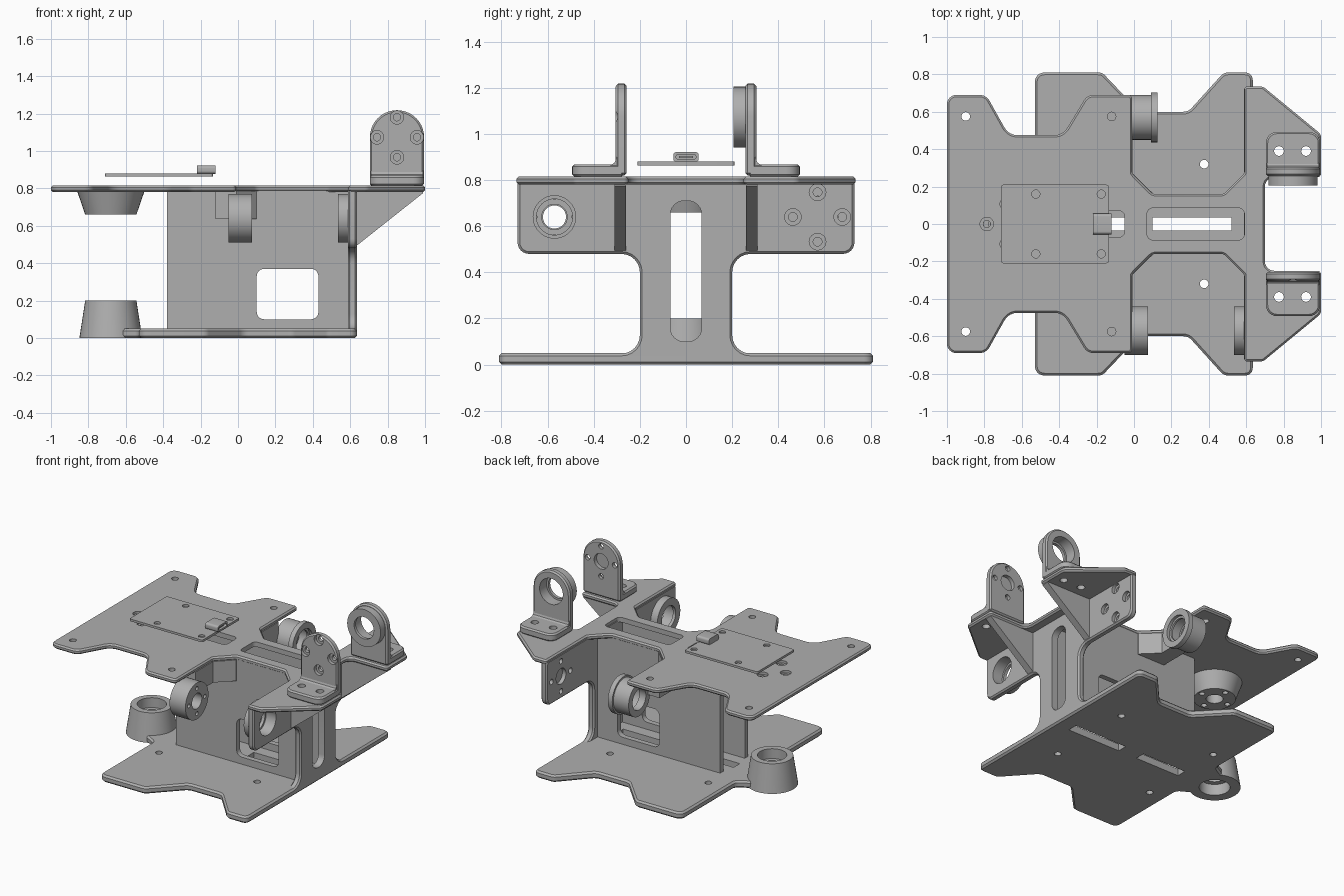
import bpy, bmesh, math
from mathutils import Vector

cube = bpy.data.objects.get("Cube")
if cube:
    bpy.data.objects.remove(cube, do_unlink=True)

grey = bpy.data.materials.new("light_grey")
grey.use_nodes = True
GREY = (0.43, 0.43, 0.43, 1)
grey.diffuse_color = GREY
grey.node_tree.nodes["Principled BSDF"].inputs["Base Color"].default_value = GREY


def place(axis, u, v, w):
    return {"x": (w, u, v), "y": (u, w, v), "z": (u, v, w)}[axis]


def rounded(points, steps=6):
    """Outline from (u, v, radius) corners, with every radius filleted."""
    out = []
    for i, (u, v, r) in enumerate(points):
        p = Vector((u, v))
        a = (Vector(points[i - 1][:2]) - p).normalized()
        b = (Vector(points[(i + 1) % len(points)][:2]) - p).normalized()
        if not r:
            out.append(p)
            continue
        half = a.angle(b) / 2
        centre = p + (a + b).normalized() * r / math.sin(half)
        tan = r / math.tan(half)
        start, end = p + a * tan - centre, p + b * tan - centre
        sweep = math.pi - 2 * half
        for k in range(steps + 1):
            t = k / steps
            w0 = math.sin((1 - t) * sweep) / math.sin(sweep)
            w1 = math.sin(t * sweep) / math.sin(sweep)
            out.append(centre + start * w0 + end * w1)
    return out


def circle(u, v, r, n=40):
    return [(u + r * math.cos(2 * math.pi * k / n), v + r * math.sin(2 * math.pi * k / n)) for k in range(n)]


def box(u0, u1, v0, v1, r=0):
    return rounded([(u0, v0, r), (u1, v0, r), (u1, v1, r), (u0, v1, r)])


def loft(name, axis, low, high, lo, hi, bevel=0):
    bm = bmesh.new()
    a = [bm.verts.new(place(axis, p[0], p[1], lo)) for p in low]
    b = [bm.verts.new(place(axis, p[0], p[1], hi)) for p in high]
    bm.faces.new(a)
    bm.faces.new(b)
    for i in range(len(a)):
        bm.faces.new((a[i - 1], a[i], b[i], b[i - 1]))
    bmesh.ops.recalc_face_normals(bm, faces=bm.faces)
    mesh = bpy.data.meshes.new(name)
    bm.to_mesh(mesh)
    bm.free()
    mesh.materials.append(grey)
    ob = bpy.data.objects.new(name, mesh)
    bpy.context.collection.objects.link(ob)
    if bevel:
        mod = ob.modifiers.new("edge", "BEVEL")
        mod.width, mod.segments, mod.angle_limit = bevel, 1, math.radians(65)
        apply(ob, mod)
    return ob


def prism(name, axis, outline, lo, hi, bevel=0):
    return loft(name, axis, outline, outline, lo, hi, bevel)


def apply(ob, mod):
    bpy.context.view_layer.objects.active = ob
    bpy.ops.object.modifier_apply(modifier=mod.name)


def cut(ob, axis, outline, lo, hi):
    tool = prism("cutter", axis, outline, lo, hi)
    mod = ob.modifiers.new("cut", "BOOLEAN")
    mod.operation, mod.solver, mod.object = "DIFFERENCE", "EXACT", tool
    apply(ob, mod)
    bpy.data.objects.remove(tool, do_unlink=True)


def screw_holes(ob, axis, u, v, face, back):
    """Four counterbored holes around (u, v), heads sunk in from face."""
    mid = face + (back - face) * 0.5
    over = (face - back) * 0.3
    for du, dv in ((1, 0), (-1, 0), (0, 1), (0, -1)):
        c = (u + du * 0.107, v + dv * 0.107)
        cut(ob, axis, circle(*c, 0.036, 24), face + over, mid)
        cut(ob, axis, circle(*c, 0.019, 24), face + over, back - over)


def mirrored(half):
    return rounded(half + [(u, -v, r) for u, v, r in reversed(half)])


# Base deck with tongue and slots
base = prism("base_deck", "z", mirrored([
    (0.635, 0.81, 0.04), (0.48, 0.81, 0.05), (0.29, 0.6, 0.06), (0.03, 0.6, 0.06),
    (-0.17, 0.81, 0.05), (-0.53, 0.81, 0.05), (-0.53, 0.2, 0.04), (-0.62, 0.15, 0.03)]), 0, 0.05, 0.012)
cut(base, "z", circle(-0.68, 0, 0.1), -0.1, 0.1)
for u0, u1 in ((0.1, 0.52), (-0.4, -0.05)):
    cut(base, "z", box(u0, u1, -0.035, 0.035), -0.1, 0.1)

# Top deck with arms, cutouts and slots
top = prism("top_deck", "z", mirrored([
    (0.7, 0.25, 0.05), (1.0, 0.25, 0.02), (1.0, 0.48, 0.04), (0.69, 0.735, 0.04), (0.59, 0.735, 0.015),
    (0.59, 0.27, 0.03), (0.48, 0.16, 0.04), (0.1, 0.16, 0.04), (-0.01, 0.27, 0.03), (-0.01, 0.69, 0.02),
    (-0.25, 0.69, 0.06), (-0.38, 0.475, 0.08), (-0.67, 0.475, 0.08), (-0.79, 0.69, 0.06),
    (-1.0, 0.69, 0.05)]), 0.78, 0.815, 0.01)
cut(top, "z", box(0.07, 0.59, -0.085, 0.085, 0.03), 0.7, 0.9)
cut(top, "z", box(-0.4, -0.05, -0.07, 0.07, 0.03), 0.7, 0.9)
screw_holes(top, "z", -0.68, 0, 0.815, 0.78)
for s in (1, -1):
    for x in (-0.9, -0.12):
        cut(top, "z", circle(x, s * 0.575, 0.023, 20), 0.7, 0.9)
    for x in (0.775, 0.92):
        cut(top, "z", circle(x, s * 0.39, 0.026, 20), 0.7, 0.9)
    for x in (0.375, -0.4):
        cut(base, "z", circle(x, s * 0.32, 0.023, 20), -0.1, 0.1)

# Side walls with windows
for s, side in ((1, "left"), (-1, "right")):
    wall = prism(side + "_side_wall", "y", box(-0.38, 0.6, 0.04, 0.79), s * 0.12, s * 0.158)
    cut(wall, "y", box(0.1, 0.43, 0.1, 0.37, 0.04), s * 0.05, s * 0.25)

# End wall with flanges, slot, bearing seat and motor mount
end = prism("end_wall", "x", rounded([
    (-0.78, 0.01, 0), (0.78, 0.01, 0), (0.78, 0.048, 0), (0.2, 0.048, 0.08), (0.2, 0.48, 0.08),
    (0.73, 0.48, 0.05), (0.73, 0.8, 0.02), (-0.73, 0.8, 0.02), (-0.73, 0.48, 0.05), (-0.2, 0.48, 0.08),
    (-0.2, 0.048, 0.08), (-0.78, 0.048, 0)]), 0.587, 0.635, 0.01)
cut(end, "x", box(-0.068, 0.068, 0.1, 0.71, 0.06), 0.5, 0.7)
cut(end, "x", circle(-0.57, 0.64, 0.092), 0.5, 0.7)
screw_holes(end, "x", 0.57, 0.64, 0.635, 0.587)
cut(end, "x", circle(0.57, 0.64, 0.055), 0.56, 0.615)


def tube(name, axis, u, v, lo, hi, r, bore, seat):
    """Ring with a through bore and a wider seat sunk in from hi."""
    ob = prism(name, axis, circle(u, v, r), lo, hi)
    d = hi - lo
    cut(ob, axis, circle(u, v, bore), lo - d, hi + d)
    cut(ob, axis, circle(u, v, seat), lo + d * 0.4, hi + d)
    return ob


tube("end_bearing_ring", "x", -0.57, 0.64, 0.535, 0.59, 0.13, 0.078, 0.092)

# Inner hubs hanging from the top deck, facing the end wall
hub = tube("right_hub", "x", -0.57, 0.64, -0.05, 0.075, 0.13, 0.05, 0.055)
for du, dv in ((1, 0), (-1, 0), (0, 1), (0, -1)):
    cut(hub, "x", circle(-0.57 + du * 0.09, 0.64 + dv * 0.09, 0.014, 16), 0.03, 0.1)
tube("left_hub", "x", 0.57, 0.64, -0.03, 0.1, 0.12, 0.075, 0.09)
tube("left_hub_rim", "x", 0.57, 0.64, 0.09, 0.125, 0.133, 0.075, 0.09)
for s, side in ((1, "left"), (-1, "right")):
    block = [(-0.12, 0.14), (0.1, 0.14), (0.1, 0.165), (-0.008, 0.27), (-0.008, 0.47), (-0.12, 0.47)]
    prism(side + "_hub_block", "z", [(x, s * y) for x, y in block], 0.635, 0.785)
    # Gussets under the outer bracket shelves
    prism(side + "_gusset", "y", [(0.63, 0.49), (0.63, 0.79), (0.99, 0.79), (0.99, 0.775)], s * 0.26, s * 0.31)

# Lower bearing cup and upper motor cup
low = loft("lower_cup", "z", circle(-0.68, 0, 0.168), circle(-0.68, 0, 0.137), 0.0, 0.2)
cut(low, "z", circle(-0.68, 0, 0.065), -0.1, 0.3)
cut(low, "z", circle(-0.68, 0, 0.095), 0.13, 0.3)
cut(low, "z", circle(-0.68, 0, 0.1), -0.1, 0.08)
high = loft("upper_cup", "z", circle(-0.68, 0, 0.137), circle(-0.68, 0, 0.18), 0.66, 0.785)
cut(high, "z", circle(-0.68, 0, 0.055), 0.6, 0.74)
for du, dv in ((1, 0), (-1, 0), (0, 1), (0, -1)):
    cut(high, "z", circle(-0.68 + du * 0.107, dv * 0.107, 0.019, 20), 0.6, 0.9)

# Upright brackets on the outer shelves
arch = [(0.705, 0.82), (0.995, 0.82)] + [
    (0.85 + 0.145 * math.cos(math.pi * k / 20), 1.073 + 0.145 * math.sin(math.pi * k / 20)) for k in range(21)]
for s, side in ((1, "left"), (-1, "right")):
    foot = prism(side + "_bracket_foot", "z", rounded([
        (0.705, s * 0.27, 0), (0.995, s * 0.27, 0), (0.995, s * 0.493, 0.06), (0.705, s * 0.493, 0.06)]),
        0.814, 0.868, 0.01)
    for x in (0.775, 0.92):
        cut(foot, "z", circle(x, s * 0.39, 0.026, 20), 0.7, 0.9)
    prism(side + "_bracket_fillet", "x", [(s * 0.3, 0.86), (s * 0.335, 0.86), (s * 0.31, 0.875), (s * 0.3, 0.9)],
          0.71, 0.99)
    plate = prism(side + "_bracket_plate", "y", arch, s * 0.257, s * 0.305, 0.01)
    if s > 0:
        cut(plate, "y", circle(0.85, 1.073, 0.092), 0.1, 0.4)
    else:
        screw_holes(plate, "y", 0.85, 1.073, -0.305, -0.257)
        cut(plate, "y", circle(0.85, 1.073, 0.055), -0.285, -0.2)
tube("bracket_bearing_ring", "y", 0.85, 1.073, 0.205, 0.26, 0.132, 0.078, 0.092)

# Circuit board and its socket
board = prism("circuit_board", "z", box(-0.71, -0.135, -0.21, 0.21, 0.012), 0.864, 0.88)
for x in (-0.525, -0.175):
    for y in (-0.16, 0.16):
        cut(board, "z", circle(x, y, 0.022, 20), 0.8, 0.9)
socket = prism("board_socket", "x", box(-0.055, 0.055, 0.878, 0.922, 0.015), -0.22, -0.12)
cut(socket, "x", box(-0.043, 0.043, 0.89, 0.91, 0.009), -0.18, -0.1)
prism("socket_tongue", "x", box(-0.03, 0.03, 0.896, 0.904), -0.19, -0.13)

# Shading
bpy.ops.object.select_all(action="DESELECT")
for ob in bpy.context.collection.objects:
    if ob.type == "MESH":
        ob.select_set(True)
bpy.ops.object.shade_smooth_by_angle(angle=math.radians(30))
